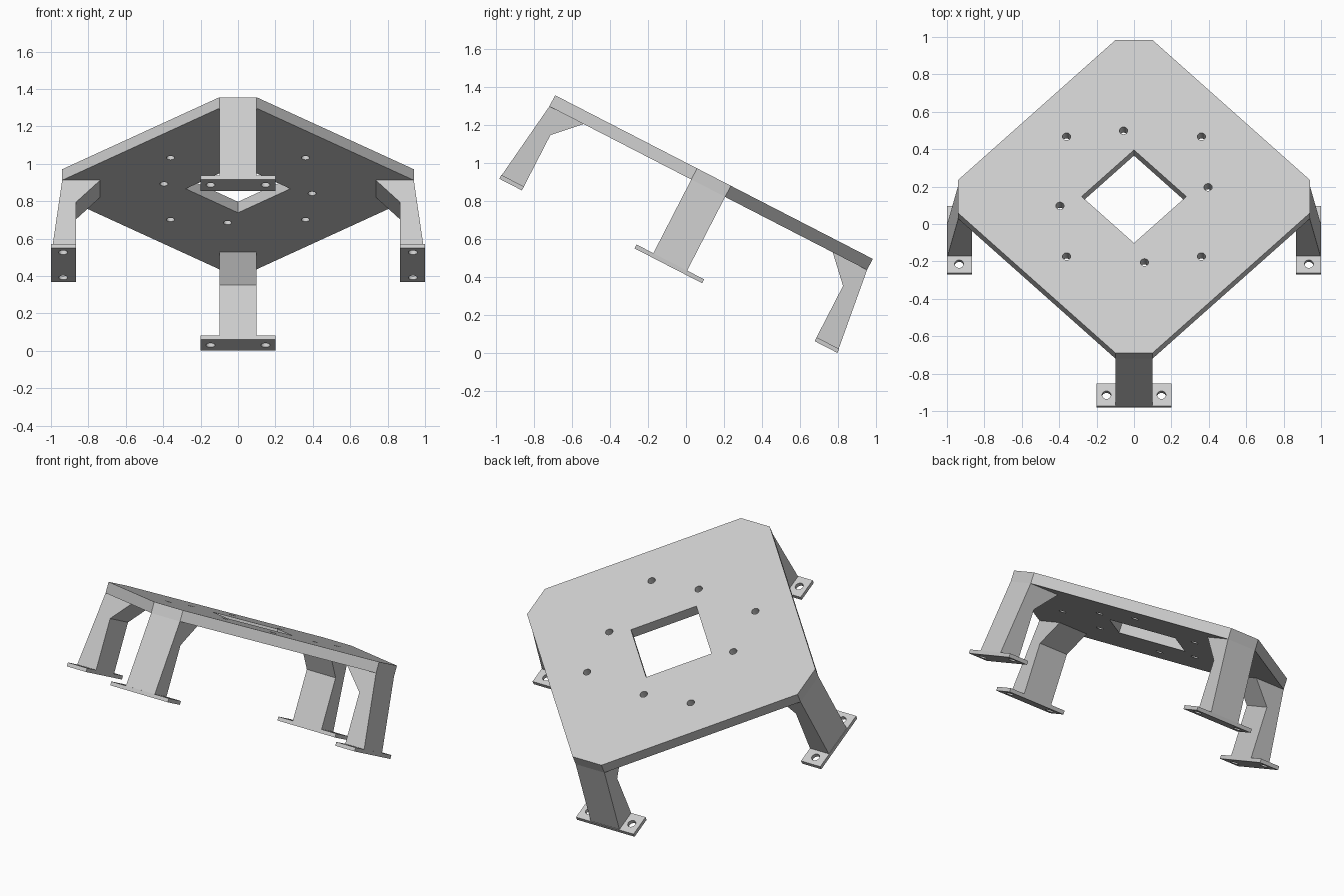
import bpy, bmesh
from math import cos, sin, pi, radians
from mathutils import Matrix

if "Cube" in bpy.data.objects:
    bpy.data.objects.remove(bpy.data.objects["Cube"])

grey = bpy.data.materials.new("light grey")
grey.use_nodes = True
grey.diffuse_color = (0.6, 0.6, 0.6, 1)
grey.node_tree.nodes["Principled BSDF"].inputs["Base Color"].default_value = grey.diffuse_color

# Whole mount is tilted, with its back lowered
TILT = Matrix.Translation((0, 0.147, 0.925)) @ Matrix.Rotation(radians(-27.25), 4, 'X')
PLATE, FOOT, DROP = 0.066, 0.023, 0.525
RIM, REACH, INNER = 0.94, 1.0, 0.866


def circle(x, y, r=0.022, n=24):
    return [(x + r * cos(2 * pi * i / n), y + r * sin(2 * pi * i / n)) for i in range(n)]


def slab(name, loops, thickness, matrix):
    """Extrude an outline, with any further loops as holes, about its own plane."""
    curve = bpy.data.curves.new(name, 'CURVE')
    curve.dimensions, curve.fill_mode = '2D', 'BOTH'
    curve.extrude = thickness / 2
    for loop in loops:
        spline = curve.splines.new('POLY')
        spline.points.add(len(loop) - 1)
        for point, (x, y) in zip(spline.points, loop):
            point.co = (x, y, 0, 1)
        spline.use_cyclic_u, spline.use_smooth = True, False
    obj = bpy.data.objects.new(name, curve)
    bpy.context.collection.objects.link(obj)
    bpy.ops.object.select_all(action='DESELECT')
    obj.select_set(True)
    bpy.context.view_layer.objects.active = obj
    bpy.ops.object.convert(target='MESH')
    obj = bpy.context.object
    mesh = obj.data
    mesh.transform(TILT @ matrix)
    bm = bmesh.new()
    bm.from_mesh(mesh)
    bmesh.ops.remove_doubles(bm, verts=bm.verts, dist=1e-5)
    bmesh.ops.recalc_face_normals(bm, faces=bm.faces)
    bm.to_mesh(mesh)
    bm.free()
    mesh.materials.clear()
    mesh.materials.append(grey)
    bpy.ops.object.shade_smooth_by_angle(angle=radians(30))
    return obj


# Top plate: clipped square with a square window and two sets of four bolt holes
outline, window, holes = [], [], []
for k in range(4):
    turn = Matrix.Rotation(k * pi / 2, 2)
    outline += [tuple(turn @ p) for p in Matrix(((RIM, -0.1), (RIM, 0.1)))]
    a = k * pi / 2
    window.append((0.28 * cos(a), 0.28 * sin(a)))
    holes.append(circle(0.4 * cos(a + 0.14), 0.4 * sin(a + 0.14)))
    holes.append(circle(0.51 * cos(a + pi / 4), 0.51 * sin(a + pi / 4)))
slab("top_plate", [outline, window] + holes, PLATE, Matrix.Translation((0, 0, -PLATE / 2)))

# Four bracket legs with gussets, each on a drilled foot
leg = [(RIM, -PLATE), (REACH - 0.003, FOOT - DROP), (INNER, FOOT - DROP),
       (INNER, -0.198), (0.737, -PLATE)]
foot = [(INNER, -0.2), (REACH, -0.2), (REACH, 0.2), (INNER, 0.2)]
bolts = [circle(0.935, s * 0.147, 0.024) for s in (-1, 1)]
for k, side in enumerate(("left", "back", "right", "front")):
    turn = Matrix.Rotation(k * pi / 2, 4, 'Z')
    slab(side + "_leg", [leg], 0.2, turn @ Matrix.Rotation(pi / 2, 4, 'X'))
    slab(side + "_foot", [foot] + bolts, FOOT,
         turn @ Matrix.Translation((0, 0, FOOT / 2 - DROP)))
